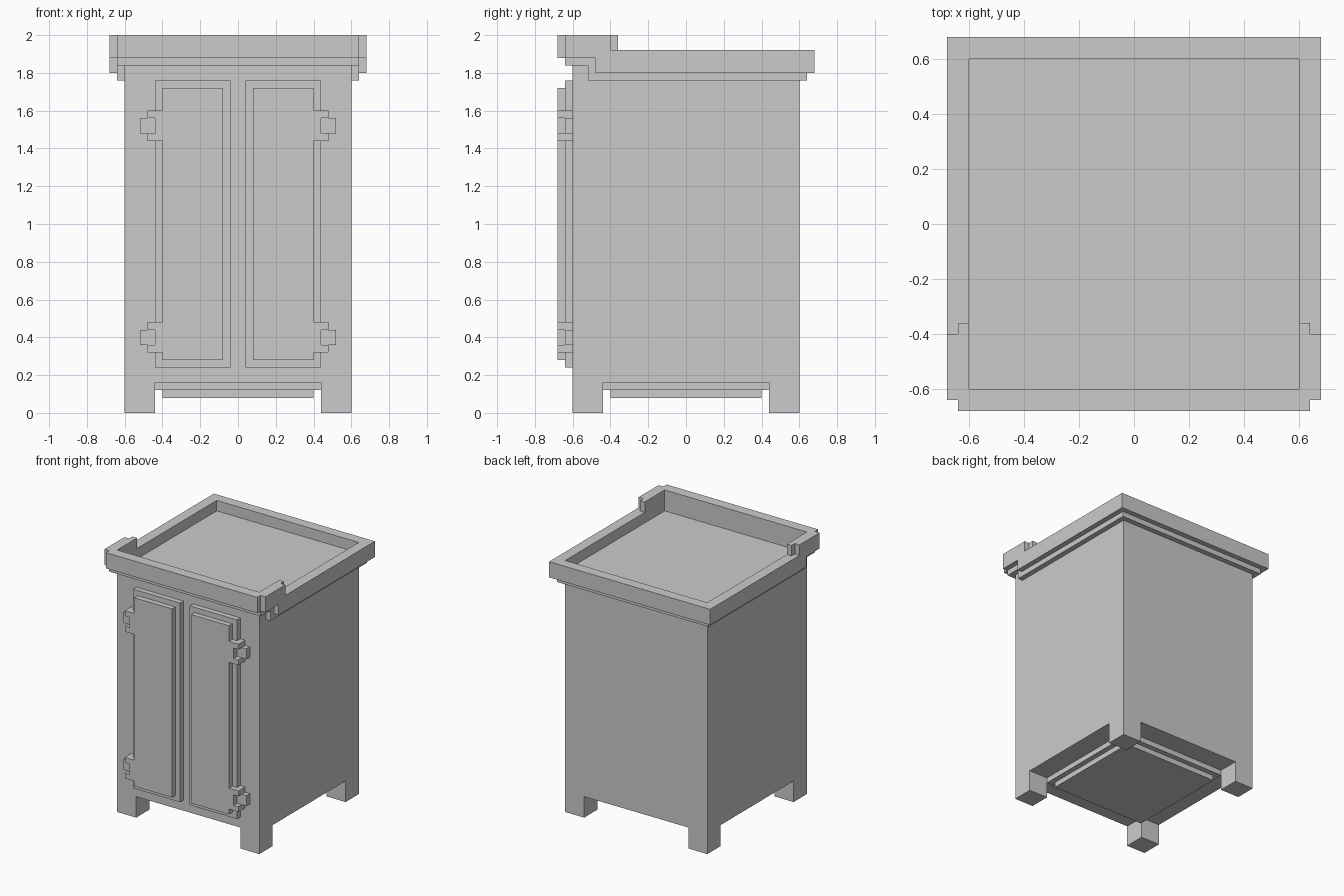
import bpy
import bmesh
from mathutils import Vector

cube = bpy.data.objects.get("Cube")
if cube:
    bpy.data.objects.remove(cube, do_unlink=True)

grey = bpy.data.materials.new("light grey")
grey.use_nodes = True
grey.diffuse_color = (0.6, 0.6, 0.6, 1)
grey.node_tree.nodes["Principled BSDF"].inputs["Base Color"].default_value = (0.6, 0.6, 0.6, 1)


def prism(name, axis, points, lo, hi):
    """Extrude a flat outline along axis x (0), y (1) or z (2) from lo to hi."""
    bm = bmesh.new()
    verts = []
    for a, b in points:
        co = [a, b]
        co.insert(axis, lo)
        verts.append(bm.verts.new(co))
    face = bm.faces.new(verts)
    ext = bmesh.ops.extrude_face_region(bm, geom=[face])
    move = Vector((0, 0, 0))
    move[axis] = hi - lo
    bmesh.ops.translate(bm, vec=move,
                        verts=[g for g in ext["geom"] if isinstance(g, bmesh.types.BMVert)])
    bmesh.ops.recalc_face_normals(bm, faces=bm.faces)
    mesh = bpy.data.meshes.new(name)
    bm.to_mesh(mesh)
    bm.free()
    mesh.materials.append(grey)
    obj = bpy.data.objects.new(name, mesh)
    bpy.context.collection.objects.link(obj)
    return obj


def box(name, x, y, z):
    outline = [(x[0], y[0]), (x[1], y[0]), (x[1], y[1]), (x[0], y[1])]
    return prism(name, 2, outline, z[0], z[1])


def combine(obj, other, operation):
    """Apply a boolean and throw the helper away."""
    mod = obj.modifiers.new("combine", "BOOLEAN")
    mod.object = other
    mod.operation = operation
    mod.solver = "EXACT"
    graph = bpy.context.evaluated_depsgraph_get()
    mesh = bpy.data.meshes.new_from_object(obj.evaluated_get(graph))
    obj.modifiers.clear()
    obj.data = mesh
    bpy.data.objects.remove(other, do_unlink=True)


def half(r):
    return (-r, r)


# Cabinet body, with arches cut both ways to leave four square legs
body = box("cabinet_body", half(0.6), half(0.6), (0, 1.84))
combine(body, box("arch_cutter", half(0.44), half(0.8), (-0.2, 0.16)), "DIFFERENCE")
combine(body, box("arch_cutter", half(0.8), half(0.44), (-0.2, 0.16)), "DIFFERENCE")

# Stepped underside between the legs
box("base_step", half(0.44), half(0.44), (0.12, 0.16))
box("base_plate", half(0.40), half(0.40), (0.08, 0.12))

# Tray rim: two side profiles, raised at the front, hollowed out
rim_outer = [(-0.64, 1.88), (-0.48, 1.88), (-0.48, 1.80), (0.68, 1.80),
             (0.68, 1.92), (-0.40, 1.92), (-0.40, 2), (-0.64, 2)]
rim_inner = [(-0.68, 1.88), (-0.64, 1.88), (-0.64, 1.84), (-0.52, 1.84),
             (-0.52, 1.76), (0.64, 1.76), (0.64, 1.92), (-0.36, 1.92),
             (-0.36, 2), (-0.68, 2)]
rim = prism("top_rim", 0, rim_outer, -0.68, 0.68)
combine(rim, prism("rim_step", 0, rim_inner, -0.64, 0.64), "UNION")
combine(rim, box("tray_cutter", half(0.6), half(0.6), (1.5, 2.2)), "DIFFERENCE")

# Doors: frame, raised panel with hinge brackets, and hinge pins
hinge_heights = (0.32, 1.44)
panel = [(0.08, 0.28), (0.40, 0.28)]
for z in hinge_heights:
    panel += [(0.40, z), (0.48, z), (0.48, z + 0.04), (0.44, z + 0.04),
              (0.44, z + 0.12), (0.48, z + 0.12), (0.48, z + 0.16), (0.40, z + 0.16)]
panel += [(0.40, 1.72), (0.08, 1.72)]

for side, s in (("left", 1), ("right", -1)):
    box(side + "_door_frame", (s * 0.04, s * 0.44), (-0.64, -0.6), (0.24, 1.76))
    prism(side + "_door_panel", 1, [(s * x, z) for x, z in panel], -0.68, -0.6)
    for level, z in zip(("lower", "upper"), hinge_heights):
        box(f"{side}_{level}_hinge_pin", (s * 0.44, s * 0.52),
            (-0.64, -0.6), (z + 0.04, z + 0.12))
